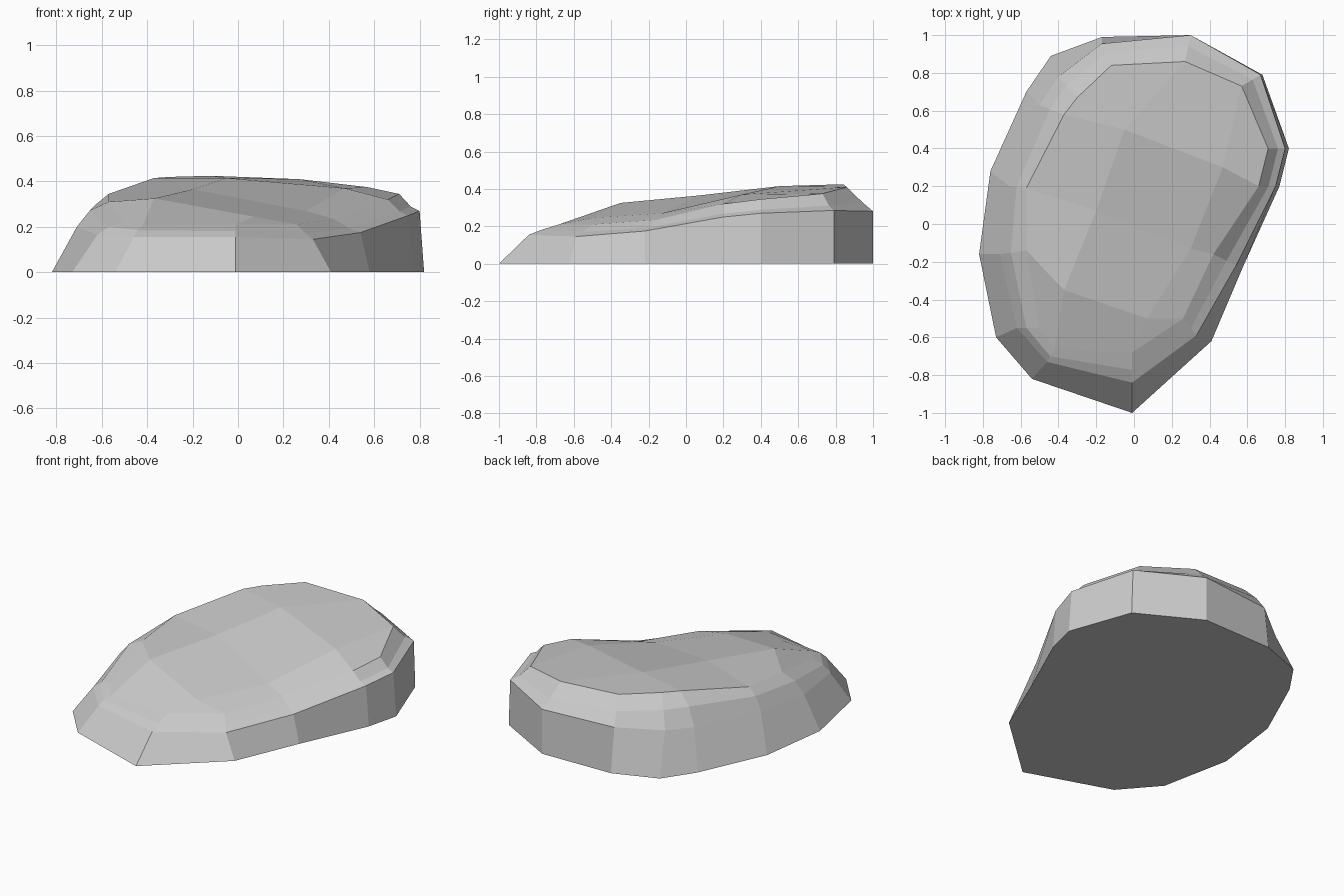
import bpy
import bmesh
from mathutils import Vector

cube = bpy.data.objects.get("Cube")
if cube:
    bpy.data.objects.remove(cube, do_unlink=True)

# Plain stone grey
grey = bpy.data.materials.new("stone_grey")
grey.use_nodes = True
shade = (0.6, 0.6, 0.6, 1.0)
grey.diffuse_color = shade
shader = next(node for node in grey.node_tree.nodes if node.type == 'BSDF_PRINCIPLED')
shader.inputs["Base Color"].default_value = shade

# Ground outline, counterclockwise from the front tip
outline = [
    (-.01, -1), (.41, -.62), (.58, -.22), (.77, .2), (.82, .4),
    (.68, .79), (.3, 1), (-.17, .99), (-.44, .89), (-.57, .7),
    (-.76, .28), (-.82, -.16), (-.73, -.6), (-.54, -.82),
]

# Top edge of the side walls
rim = [
    (-.01, -.84, .155), (.33, -.59, .145), (.54, -.22, .175), (.75, .2, .25),
    (.8, .4, .27), (.67, .79, .285), (.3, 1, .28), (-.17, .955, .275),
    (-.4, .78, .25), (-.5, .63, .24), (-.66, .2, .22), (-.71, -.16, .2),
    (-.62, -.55, .165), (-.46, -.73, .155),
]

# Edge of the upper surface
crest = [
    (-.01, -.68, .21), (.26, -.5, .21), (.42, -.16, .235), (.66, .2, .32),
    (.71, .4, .345), (.57, .73, .375), (.27, .86, .41), (-.12, .84, .425),
    (-.3, .67, .42), (-.37, .58, .415), (-.57, .19, .345), (-.57, -.14, .31),
    (-.5, -.55, .22), (-.42, -.66, .205),
]

# Inner corners of the upper surface
ridge = {
    "A": (-.05, .5, .415), "B": (.47, .3, .37), "M": (-.2, .07, .365),
    "E": (.3, -.13, .27), "G": (-.37, -.35, .325), "H": (.07, -.5, .245),
}

# Upper facets: lower-case letters run round the crest, capitals are inner corners
facets = [
    "jihA", "hgA", "gfBA", "fedB", "dcEB", "cbHE", "baH",
    "aGHn", "nmlG", "lkMG", "kjAM", "ABEM", "MEHG",
]
facets[facets.index("aGHn")] = "aHGn"


def shoulder(low, high):
    """Point on the bevel, hollow on the left side and rounded on the right."""
    point = Vector(low).lerp(Vector(high), .42)
    point.z = low[2] + (high[2] - low[2]) * (.47 - .28 * low[0])
    return point


def add_ring(bm, points):
    return [bm.verts.new(point) for point in points]


def bridge(bm, lower, upper):
    """Join two rings with a band of facets."""
    count = len(lower)
    for i in range(count):
        j = (i + 1) % count
        bm.faces.new((lower[i], lower[j], upper[j], upper[i]))


# Stack the rings: walls, bevel and crest
bm = bmesh.new()
rings = [
    add_ring(bm, [(x, y, 0) for x, y in outline]),
    add_ring(bm, rim),
    add_ring(bm, [shoulder(low, high) for low, high in zip(rim, crest)]),
    add_ring(bm, crest),
]
for lower, upper in zip(rings, rings[1:]):
    bridge(bm, lower, upper)

# Close the flat underside and the faceted top
bm.faces.new(list(reversed(rings[0])))
corners = {chr(ord("a") + i): vert for i, vert in enumerate(rings[-1])}
for name, point in ridge.items():
    corners[name] = bm.verts.new(point)
for facet in facets:
    bm.faces.new([corners[letter] for letter in facet])
bmesh.ops.recalc_face_normals(bm, faces=bm.faces[:])

mesh = bpy.data.meshes.new("rock")
bm.to_mesh(mesh)
bm.free()
mesh.materials.append(grey)
rock = bpy.data.objects.new("rock", mesh)
bpy.context.collection.objects.link(rock)
